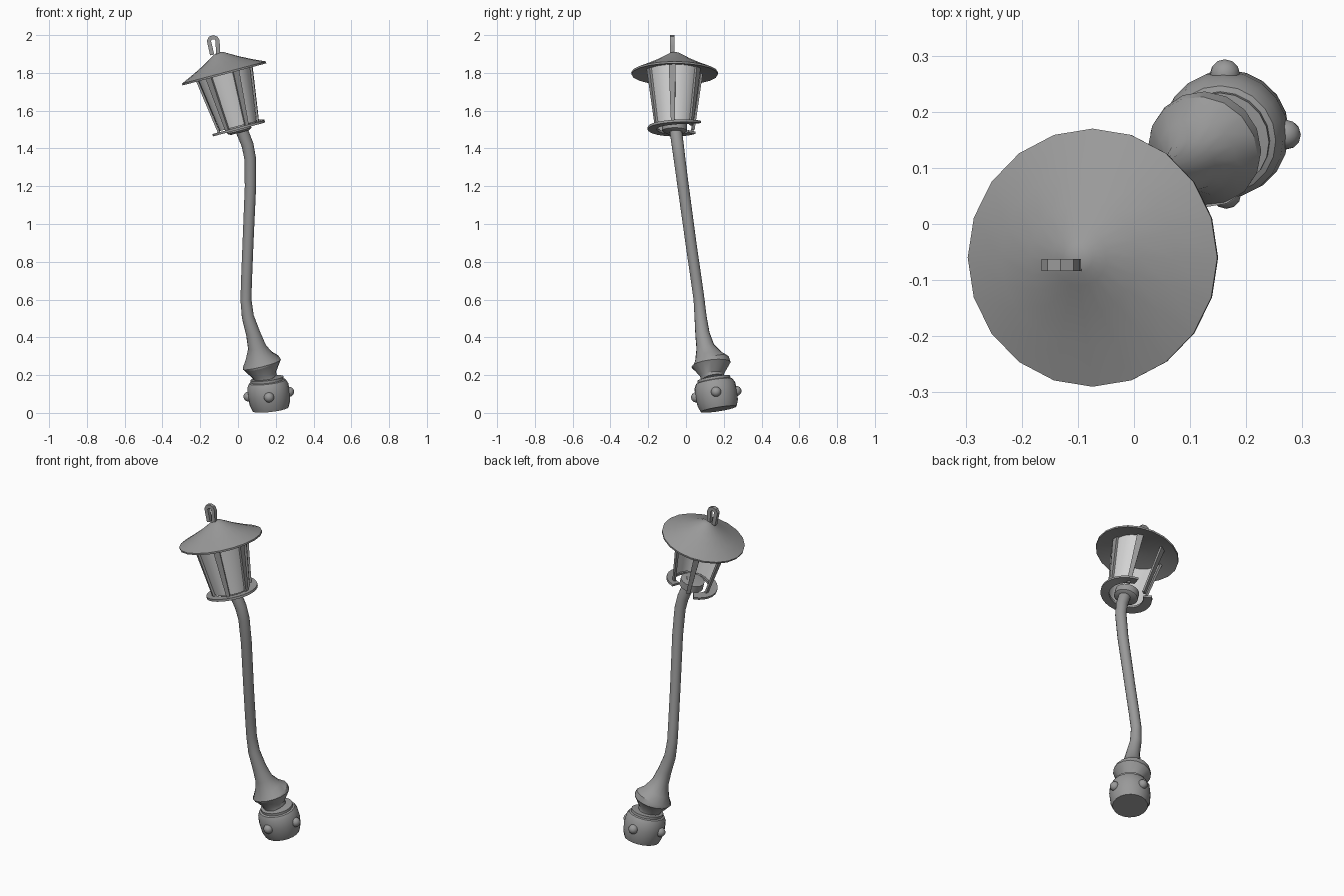
import bpy, bmesh
from math import sin, cos, pi, radians
from mathutils import Vector, Matrix

cube = bpy.data.objects.get("Cube")
if cube:
    bpy.data.objects.remove(cube)


def material(name, value):
    m = bpy.data.materials.new(name)
    m.use_nodes = True
    colour = (value, value, value, 1)
    m.diffuse_color = colour
    m.node_tree.nodes["Principled BSDF"].inputs["Base Color"].default_value = colour
    return m


METAL = material("grey metal", 0.32)
GLASS = material("pale glass", 0.65)


def finish(name, bm, mat=METAL, frame=Matrix(), angle=35):
    bmesh.ops.remove_doubles(bm, verts=bm.verts, dist=1e-5)
    bmesh.ops.recalc_face_normals(bm, faces=bm.faces)
    mesh = bpy.data.meshes.new(name)
    bm.to_mesh(mesh)
    bm.free()
    mesh.transform(frame)
    mesh.materials.append(mat)
    ob = bpy.data.objects.new(name, mesh)
    bpy.context.collection.objects.link(ob)
    bpy.ops.object.select_all(action="DESELECT")
    ob.select_set(True)
    bpy.context.view_layer.objects.active = ob
    bpy.ops.object.shade_smooth_by_angle(angle=radians(angle))
    return ob


def skin(bm, rings, closed=True, caps=True):
    """Join rows of points with quads."""
    rows = [[bm.verts.new(p) for p in ring] for ring in rings]
    n = len(rows[0])
    for a, b in zip(rows, rows[1:]):
        for i in range(n if closed else n - 1):
            j = (i + 1) % n
            bm.faces.new((a[i], a[j], b[j], b[i]))
    if caps:
        bm.faces.new(rows[0])
        bm.faces.new(rows[-1])


def polar(r, a, t):
    return Vector((r * cos(a), r * sin(a), t))


def lathe(name, profile, frame, sides=20):
    bm = bmesh.new()
    skin(bm, [[polar(r, 2 * pi * i / sides, t) for i in range(sides)] for r, t in profile])
    return finish(name, bm, METAL, frame)


def sweep(name, path, sides, ref, turn=0.0, angle=35):
    """Sweep a round section along (x, y, z, radius) points."""
    pts = [Vector(p[:3]) for p in path]
    rings = []
    for k, p in enumerate(pts):
        tangent = (pts[min(k + 1, len(pts) - 1)] - pts[max(k - 1, 0)]).normalized()
        u = (ref - tangent * ref.dot(tangent)).normalized()
        v = tangent.cross(u)
        rings.append([p + path[k][3] * (u * cos(a) + v * sin(a))
                      for a in (turn + 2 * pi * i / sides for i in range(sides))])
    bm = bmesh.new()
    skin(bm, rings)
    return finish(name, bm, METAL, angle=angle)


def axis_frame(origin, axis):
    return Matrix.Translation(origin) @ Vector((0, 0, 1)).rotation_difference(Vector(axis)).to_matrix().to_4x4()


# Base pot with a collar, leaning off the ground
base = axis_frame((0.163, 0.16, 0.101), (-0.12, -0.16, 1))
lathe("base_pot", [(0.096, -0.083), (0.108, -0.05), (0.113, 0), (0.109, 0.045),
                   (0.098, 0.066), (0.088, 0.07), (0.088, 0.084), (0.062, 0.087)], base)

# Four round studs around the pot
for i, side in enumerate(("left", "back", "right", "front")):
    bm = bmesh.new()
    bmesh.ops.create_uvsphere(bm, u_segments=12, v_segments=8, radius=0.027)
    spot = Matrix.Translation(polar(0.108, i * pi / 2, -0.002))
    finish("base_stud_" + side, bm, METAL, base @ spot, 60)

# Bent post with its flared foot
sweep("bent_post", [(0.148, 0.142, 0.18, 0.062), (0.14, 0.138, 0.2, 0.064),
                    (0.126, 0.133, 0.256, 0.104), (0.123, 0.13, 0.266, 0.102),
                    (0.112, 0.118, 0.3, 0.073), (0.1, 0.102, 0.35, 0.048),
                    (0.08, 0.087, 0.42, 0.038), (0.052, 0.077, 0.51, 0.032),
                    (0.042, 0.069, 0.6, 0.029), (0.045, 0.055, 0.7, 0.029),
                    (0.053, 0.026, 0.9, 0.029), (0.066, -0.015, 1.2, 0.03),
                    (0.064, -0.035, 1.35, 0.031), (0.05, -0.044, 1.42, 0.032),
                    (0.018, -0.055, 1.5, 0.033), (0.002, -0.06, 1.53, 0.033)],
      16, Vector((1, 0, 0)))

# Lantern frame: origin at the centre of the roof rim
lamp = axis_frame((-0.073, -0.06, 1.798), (-0.255, 0, 0.967))
lathe("lantern_roof", [(0.02, 0.02), (0.14, 0.012), (0.229, -0.006), (0.23, 0.004), (0.16, 0.036),
                       (0.1, 0.066), (0.05, 0.095), (0.028, 0.108), (0.012, 0.114)], lamp)
lathe("lantern_collar", [(0.05, -0.325), (0.066, -0.315), (0.066, -0.275), (0.05, -0.272)], lamp)

# Broken floor ring with one end bent upward
bm = bmesh.new()
rings = []
for i in range(25):
    a = radians(130 + 305 * i / 24)
    lift = 0.025 * max(0, (i - 15) / 9) ** 2
    rings.append([polar(r, a, t + lift) for r, t in
                  ((0.095, -0.308), (0.143, -0.308), (0.143, -0.295), (0.095, -0.295))])
skin(bm, rings)
finish("floor_ring", bm, METAL, lamp)

# Six tapered upright bars
for i in range(6):
    turn = Matrix.Rotation(radians(-65 + 60 * i), 4, "Z")
    bm = bmesh.new()
    skin(bm, [[(r + dx, w * s, t) for dx, s in ((-0.006, -1), (0.006, -1), (0.006, 1), (-0.006, 1))]
              for r, w, t in ((0.106, 0.01, -0.3), (0.15, 0.018, 0.012))])
    finish("lantern_bar_%d" % (i + 1), bm, METAL, lamp @ turn)

# Four remaining curved panes; the two at the back are missing
for i in range(4):
    start = 175 + 60 * i
    angles = [radians(start + 60 * k / 6) for k in range(7)]
    bm = bmesh.new()
    skin(bm, [[polar(r, a, t) for a in angles] for r, t in ((0.1, -0.29), (0.143, 0.012))],
         closed=False, caps=False)
    finish("lantern_pane_%d" % (i + 1), bm, GLASS, lamp)

# Hanging loop on top of the roof
sweep("hanging_loop", [(x, -0.073, z, 0.0155) for x, z in
                       ((-0.137, 1.895), (-0.147, 1.94), (-0.154, 1.97), (-0.147, 1.984),
                        (-0.131, 1.989), (-0.115, 1.984), (-0.108, 1.97), (-0.107, 1.94), (-0.104, 1.89))],
      4, Vector((0, 1, 0)), pi / 4)
